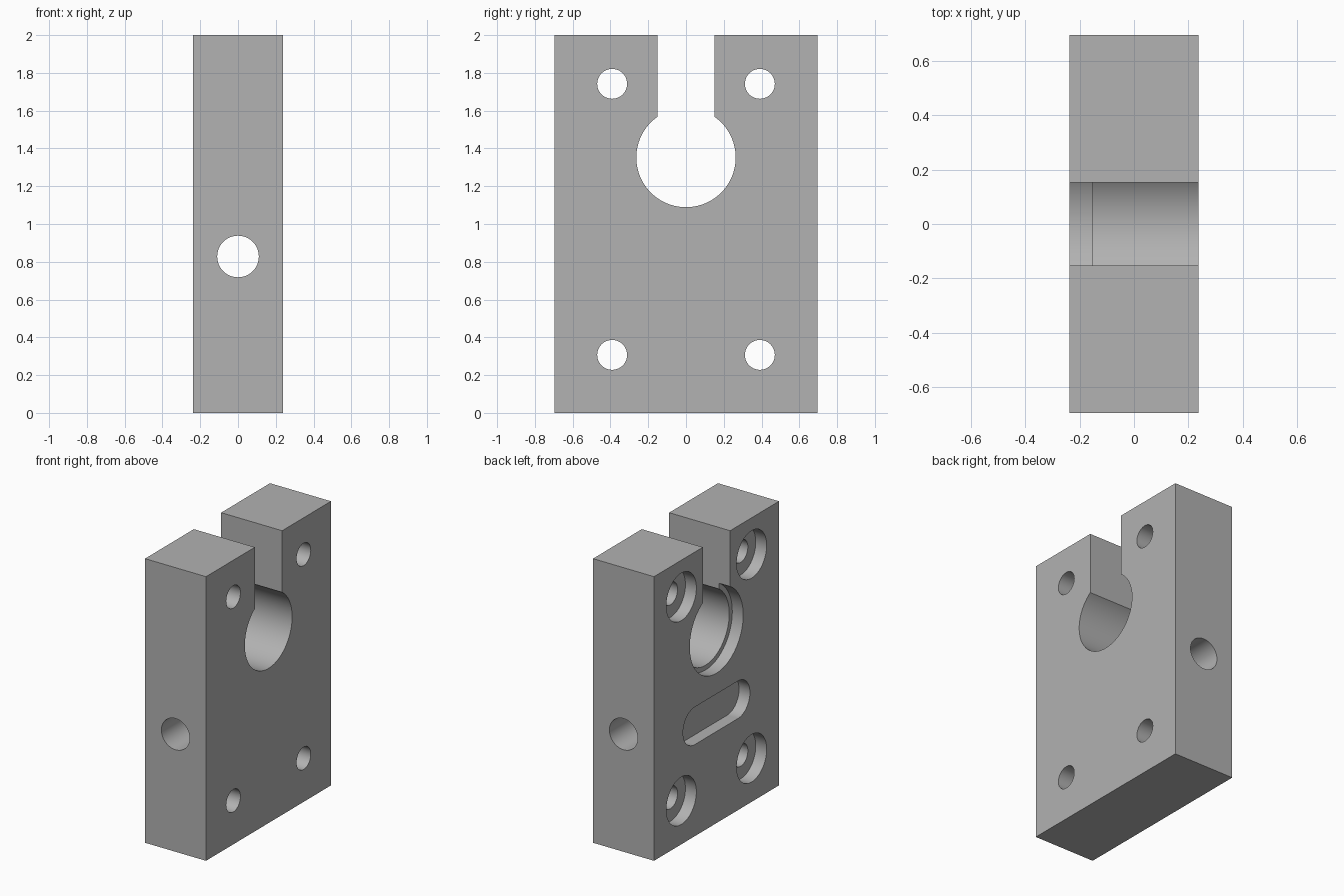
import bpy
from math import radians

old = bpy.data.objects.get("Cube")
if old:
    bpy.data.objects.remove(old)

THICK, DEPTH, HEIGHT = 0.475, 1.39, 2.0
FACE = -THICK / 2          # face that carries the recesses
RECESS = 0.085             # depth of every recess

grey = bpy.data.materials.new("plain_grey")
grey.use_nodes = True
colour = (0.445, 0.445, 0.445, 1)
grey.diffuse_color = colour
grey.node_tree.nodes["Principled BSDF"].inputs["Base Color"].default_value = colour


def box(name, centre, size):
    bpy.ops.mesh.primitive_cube_add(size=1, location=centre)
    ob = bpy.context.object
    ob.name = name
    ob.scale = size
    bpy.ops.object.transform_apply(location=True, rotation=True, scale=True)
    return ob


def rod(name, centre, radius, length, axis="X"):
    turn = (0, radians(90), 0) if axis == "X" else (radians(90), 0, 0)
    bpy.ops.mesh.primitive_cylinder_add(vertices=96, radius=radius, depth=length,
                                        location=centre, rotation=turn)
    ob = bpy.context.object
    ob.name = name
    bpy.ops.object.transform_apply(location=True, rotation=True, scale=True)
    return ob


def cut(target, cutter):
    mod = target.modifiers.new("cut", "BOOLEAN")
    mod.operation = "DIFFERENCE"
    mod.solver = "EXACT"
    mod.object = cutter
    cutter.hide_render = True
    bpy.context.view_layer.objects.active = target
    bpy.ops.object.modifier_apply(modifier=mod.name)
    bpy.data.objects.remove(cutter)


def recess(name, y, z, radius):
    # blind round pocket in the recessed face
    return rod(name, (FACE, y, z), radius, 2 * RECESS)


# Main block
block = box("mounting_block", (0, 0, HEIGHT / 2), (THICK, DEPTH, HEIGHT))
block.data.materials.append(grey)

# Large bore with its stepped seat, open to the top through a slot
BORE_Z = 1.352
cut(block, rod("bore", (0, 0, BORE_Z), 0.263, 1))
cut(block, recess("bore_seat", 0, BORE_Z, 0.297))
cut(block, box("top_slot", (0, 0, BORE_Z + 0.5), (1, 0.304, 1)))

# Four counterbored bolt holes
for y in (-0.391, 0.391):
    for z in (0.307, 1.742):
        cut(block, rod("bolt_hole", (0, y, z), 0.079, 1))
        cut(block, recess("bolt_head_recess", y, z, 0.167))

# Rounded blind slot
SLOT_Z, SLOT_R, SLOT_Y = 0.777, 0.132, 0.24
cut(block, box("slot_middle", (FACE, 0, SLOT_Z), (2 * RECESS, 2 * SLOT_Y, 2 * SLOT_R)))
for y in (-SLOT_Y, SLOT_Y):
    cut(block, recess("slot_end", y, SLOT_Z, SLOT_R))

# Cross hole from front to back
cut(block, rod("cross_hole", (0, 0, 0.828), 0.11, 2, "Y"))

bpy.ops.object.select_all(action="DESELECT")
block.select_set(True)
bpy.context.view_layer.objects.active = block
bpy.ops.object.shade_smooth_by_angle(angle=radians(30))
